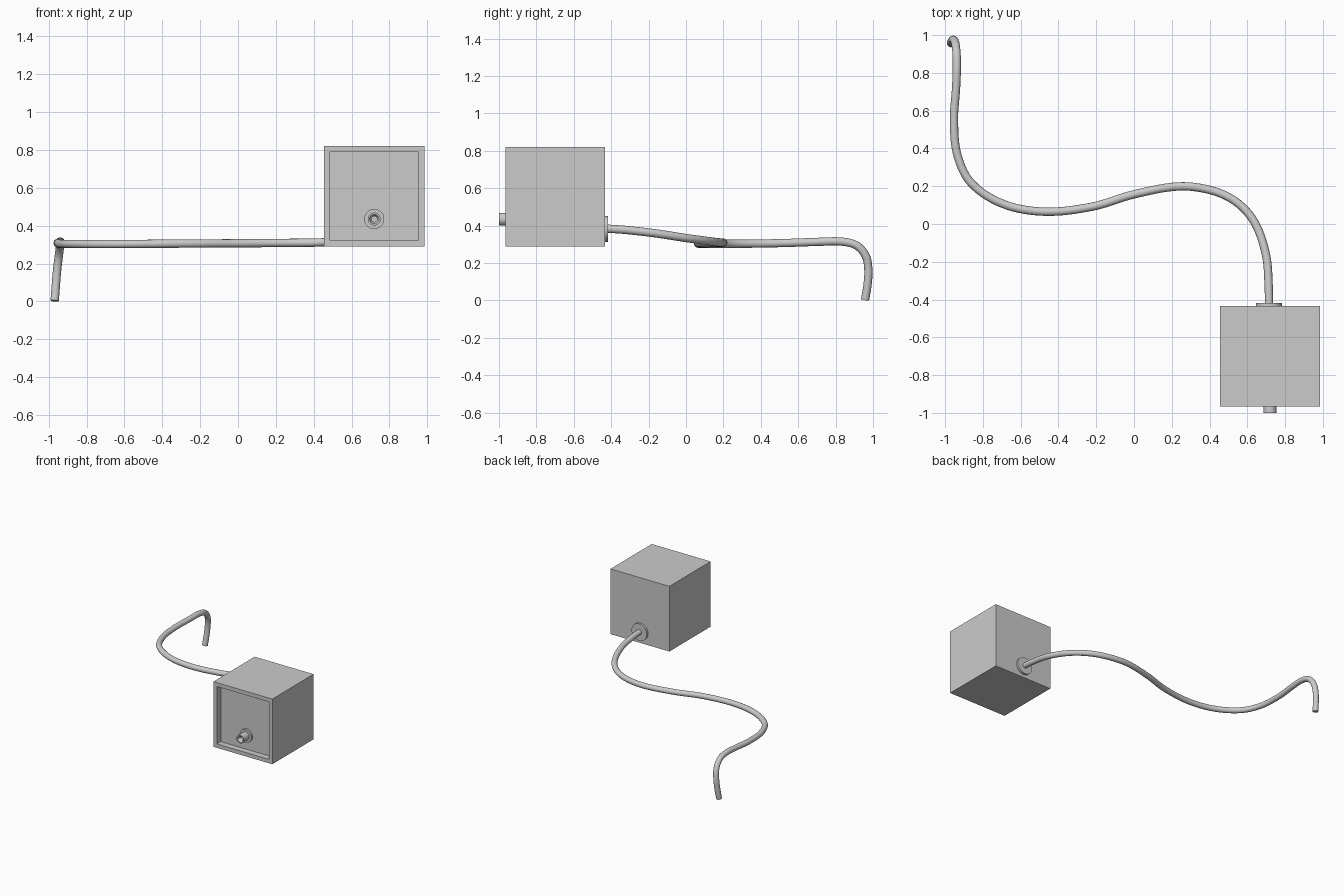
import bpy, bmesh, math
from mathutils import Vector, Matrix

if "Cube" in bpy.data.objects:
    bpy.data.objects.remove(bpy.data.objects["Cube"])


def finish(name, bm, smooth=False):
    bmesh.ops.recalc_face_normals(bm, faces=bm.faces)
    me = bpy.data.meshes.new(name)
    bm.to_mesh(me)
    bm.free()
    ob = bpy.data.objects.new(name, me)
    bpy.context.collection.objects.link(ob)
    if smooth:
        bpy.ops.object.select_all(action='DESELECT')
        ob.select_set(True)
        bpy.context.view_layer.objects.active = ob
        bpy.ops.object.shade_smooth_by_angle(angle=math.radians(35))
    return ob


def lathe_y(name, x, z, profile, steps=40):
    """Spin (radius, y) points about an axis parallel to y."""
    bm = bmesh.new()
    vs = [bm.verts.new((x + r, y, z)) for r, y in profile]
    es = [bm.edges.new(p) for p in zip(vs, vs[1:])]
    bmesh.ops.spin(bm, geom=vs + es, cent=(x, 0, z), axis=(0, 1, 0),
                   angle=2 * math.pi, steps=steps, use_duplicate=False)
    bmesh.ops.remove_doubles(bm, verts=bm.verts, dist=1e-5)
    return finish(name, bm, True)


# Cube housing with a shallow square recess in the front
bm = bmesh.new()
bmesh.ops.create_cube(bm, size=0.532, matrix=Matrix.Translation((0.72, -0.70, 0.555)))
front = min(bm.faces, key=lambda f: f.calc_center_median().y)
bmesh.ops.inset_region(bm, faces=[front], thickness=0.045)
floor = bmesh.ops.extrude_face_region(bm, geom=[front])
bmesh.ops.translate(bm, vec=(0, 0.05, 0),
                    verts=[v for v in floor['geom'] if isinstance(v, bmesh.types.BMVert)])
if front.is_valid:
    bmesh.ops.delete(bm, geom=[front], context='FACES_ONLY')
finish("housing", bm)

# Front spout: flange on the recess floor, stepped pipe with a bore
lathe_y("front_spout", 0.72, 0.435, [
    (0, -0.912), (0.053, -0.912), (0.053, -0.932), (0.034, -0.932),
    (0.034, -1.0), (0.025, -1.0), (0.015, -0.985), (0.015, -0.95), (0, -0.95)])

# Back flange where the hose enters
lathe_y("back_flange", 0.715, 0.383, [
    (0, -0.436), (0.069, -0.436), (0.069, -0.417), (0, -0.417)])

# Winding hose
path = [(0.715, -0.44, 0.385), (0.713, -0.33, 0.378), (0.70, -0.17, 0.36),
        (0.643, 0.0, 0.334), (0.55, 0.11, 0.319), (0.42, 0.175, 0.311),
        (0.24, 0.199, 0.309), (0.0, 0.157, 0.307), (-0.22, 0.092, 0.306),
        (-0.47, 0.065, 0.304), (-0.69, 0.105, 0.303), (-0.86, 0.215, 0.303),
        (-0.935, 0.365, 0.304), (-0.953, 0.55, 0.308), (-0.942, 0.72, 0.314),
        (-0.938, 0.83, 0.315), (-0.94, 0.91, 0.295), (-0.947, 0.96, 0.24),
        (-0.956, 0.975, 0.165), (-0.963, 0.97, 0.08), (-0.969, 0.957, 0.003)]
cu = bpy.data.curves.new("hose", 'CURVE')
cu.dimensions = '3D'
cu.bevel_depth = 0.022
cu.bevel_resolution = 6
cu.resolution_u = 8
cu.use_fill_caps = True
sp = cu.splines.new('BEZIER')
sp.bezier_points.add(len(path) - 1)
for i, (bp, co) in enumerate(zip(sp.bezier_points, path)):
    # Handles follow the neighbours' direction for an even flow
    p = Vector(co)
    a, b = Vector(path[max(i - 1, 0)]), Vector(path[min(i + 1, len(path) - 1)])
    d = (b - a).normalized()
    bp.co = p
    bp.handle_left = p - d * (p - a).length / 3
    bp.handle_right = p + d * (b - p).length / 3
hose = bpy.data.objects.new("hose", cu)
bpy.context.collection.objects.link(hose)
bpy.ops.object.select_all(action='DESELECT')
hose.select_set(True)
bpy.context.view_layer.objects.active = hose
bpy.ops.object.convert(target='MESH')
bpy.ops.object.shade_smooth_by_angle(angle=math.radians(35))
